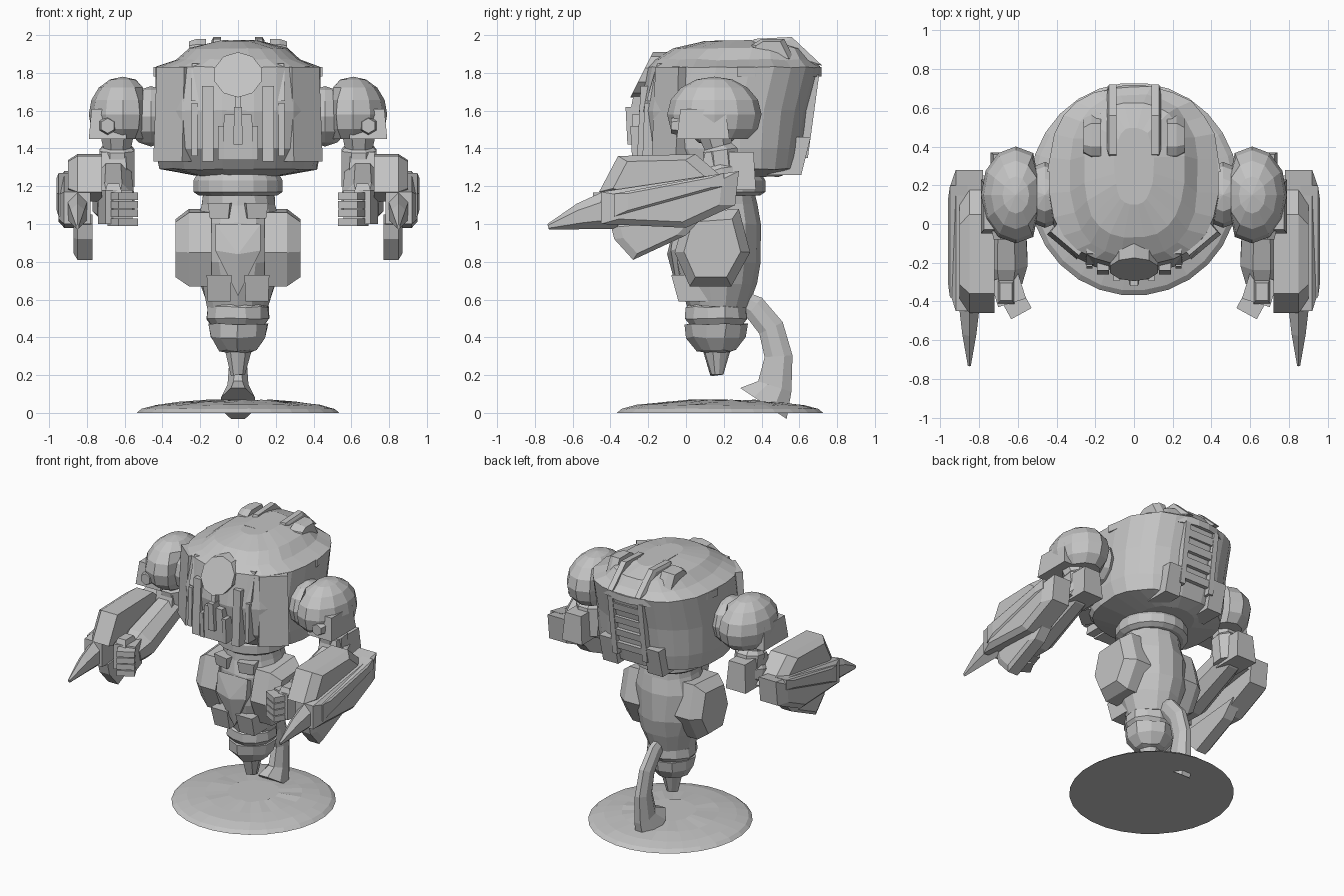
import bpy, bmesh, math, random
from mathutils import Vector, Matrix

random.seed(4)
if "Cube" in bpy.data.objects:
    bpy.data.objects.remove(bpy.data.objects["Cube"], do_unlink=True)

grey = bpy.data.materials.new("plain grey")
grey.use_nodes = True
shade = (.55, .55, .55, 1)
grey.diffuse_color = shade
grey.node_tree.nodes["Principled BSDF"].inputs["Base Color"].default_value = shade


def finish(name, bm, mirror=False):
    """Turn a bmesh into a flat shaded object, optionally with its left-right twin."""
    bmesh.ops.recalc_face_normals(bm, faces=bm.faces)
    if mirror:
        everything = bm.verts[:] + bm.edges[:] + bm.faces[:]
        twin = bmesh.ops.duplicate(bm, geom=everything)["geom"]
        twin_verts = [item for item in twin if isinstance(item, bmesh.types.BMVert)]
        twin_faces = [item for item in twin if isinstance(item, bmesh.types.BMFace)]
        bmesh.ops.scale(bm, vec=(-1, 1, 1), verts=twin_verts)
        bmesh.ops.reverse_faces(bm, faces=twin_faces)
    mesh = bpy.data.meshes.new(name)
    bm.to_mesh(mesh)
    bm.free()
    mesh.materials.append(grey)
    obj = bpy.data.objects.new(name, mesh)
    bpy.context.collection.objects.link(obj)


def skin(name, loops, mirror=False):
    """Bridge a row of equal point loops and close both ends."""
    bm = bmesh.new()
    rings = [[bm.verts.new(point) for point in loop] for loop in loops]
    for lower, upper in zip(rings, rings[1:]):
        for i in range(len(lower)):
            bm.faces.new((lower[i - 1], lower[i], upper[i], upper[i - 1]))
    bm.faces.new(rings[0])
    bm.faces.new(rings[-1])
    finish(name, bm, mirror)


def hull(name, points, mirror=False):
    bm = bmesh.new()
    for point in points:
        bm.verts.new(point)
    bmesh.ops.convex_hull(bm, input=bm.verts[:])
    loose = [vert for vert in bm.verts if not vert.link_faces]
    bmesh.ops.delete(bm, geom=loose, context='VERTS')
    finish(name, bm, mirror)


def circle(sides):
    """Unit circle as cosine and sine pairs."""
    angles = [math.tau * (i + .5) / sides for i in range(sides)]
    return [(math.cos(angle), math.sin(angle)) for angle in angles]


def squared(value, power):
    return math.copysign(abs(value) ** (2 / power), value)


def section(height, width, depth, centre, sides, power=2, rough=0):
    """One horizontal rounded outline, slightly hewn when rough."""
    loop = []
    for c, s in circle(sides):
        point = Vector((width * squared(c, power), centre + depth * squared(s, power), height))
        loop.append(point + Vector.Fill(3, random.uniform(-rough, rough)))
    return loop


def turned(name, centre, profile, sides, rough=0):
    """Upright turned part from (height, radius) pairs."""
    skin(name, [section(z, r, r, centre, sides, rough=rough) for z, r in profile])


def limb(name, x, path, sides=8, flatten=1, mirror=True):
    """Bar in a side plane through (y, z, radius) stations."""
    loops = []
    for i, (y, z, radius) in enumerate(path):
        before, after = path[max(i - 1, 0)], path[min(i + 1, len(path) - 1)]
        along = Vector((0, after[0] - before[0], after[1] - before[1])).normalized()
        across = along.cross(Vector((1, 0, 0)))
        middle = Vector((x, y, z))
        loops.append([middle + radius * (Vector((c * flatten, 0, 0)) + across * s) for c, s in circle(sides)])
    skin(name, loops, mirror)


def block(name, at, size, taper=1, lean=0, yaw=0, mirror=True):
    """Box whose top is scaled by taper and pushed along y by lean."""
    turn = Matrix.Rotation(yaw, 3, 'Z')
    points = []
    for top in (False, True):
        scale = taper if top else 1
        for sx in (-1, 1):
            for sy in (-1, 1):
                corner = Vector((sx * size[0] * scale, sy * size[1] * scale, size[2] if top else -size[2])) / 2
                corner.y += lean * top
                points.append(Vector(at) + turn @ corner)
    hull(name, points, mirror)


def slab(name, outline, inner, outer, chamfer=.03):
    """Side outline of (y, z) points given a thickness and a shrunken outer face."""
    middle = sum((Vector(point) for point in outline), Vector((0, 0))) / len(outline)
    points = []
    for y, z in outline:
        small = Vector((y, z)).lerp(middle, .25)
        points += [(inner, y, z), (outer - chamfer, y, z), (outer, small.x, small.y)]
    hull(name, points, mirror=True)


def ball(name, at, size, sides, rings=6, floor=-1, inside=-1):
    """Faceted ellipsoid, cut flat below floor and on its inner side."""
    bm = bmesh.new()
    bmesh.ops.create_uvsphere(bm, u_segments=sides, v_segments=rings, radius=1)
    for vert in bm.verts:
        vert.co.z = max(vert.co.z, floor)
        vert.co.x = max(vert.co.x, inside)
    bmesh.ops.transform(bm, verts=bm.verts, matrix=Matrix.LocRotScale(Vector(at), None, Vector(size)))
    finish(name, bm, mirror=True)


# Display base and curved stem
steps = [i * math.pi / 10 for i in range(5)]
skin("ground_disc", [section(.07 * math.sin(a), .54 * math.cos(a), .55 * math.cos(a), .18, 28,
                             rough=.005 * math.sin(a)) for a in steps])
limb("curved_stem", 0, [(.41, .05, .16), (.47, .14, .1), (.49, .3, .08), (.45, .45, .075), (.36, .56, .07),
                        (.25, .62, .05)], flatten=.6, mirror=False)

# Lower body
turned("pointed_foot", .16, [(.2, .035), (.32, .07), (.33, .1), (.4, .155), (.47, .165)], sides=10, rough=.005)
turned("ankle_ring", .16, [(.46, .14), (.5, .17), (.56, .165), (.58, .14)], sides=12, rough=.004)
turned("trunk", .17, [(.56, .16), (.68, .2), (.8, .23), (1, .23), (1.1, .2), (1.2, .19)], sides=14, rough=.008)
turned("waist_collar", .18, [(1.15, .21), (1.17, .24), (1.23, .24), (1.3, .2)], sides=18)
slab("hip_plate", [(0, 1.06), (.28, 1.08), (.34, .85), (.24, .67), (.02, .67), (-.06, .85)],
     inner=.14, outer=.33, chamfer=.07)
block("shin_plate", at=(.1, .04, .66), size=(.12, .16, .14), taper=1.1, lean=-.03)
hull("apron", [(x, y, z) for x in (-.12, .12) for y, z in ((-.08, .86), (-.06, 1), (.1, .9))] + [(0, -.04, .62), (0, -.1, .84)])
block("belt_wedge", at=(.09, 0, 1.07), size=(.1, .1, .08), taper=1.2, yaw=.2)

# Barrel torso with a lower, narrower hood, from (height, width, depth, centre) rows
body = [(1.25, .2, .25, .25), (1.29, .42, .36, .23), (1.4, .44, .42, .2), (1.6, .44, .45, .2), (1.83, .44, .46, .25),
        (1.87, .33, .42, .25), (1.93, .26, .35, .28), (1.97, .1, .2, .3)]
skin("torso", [section(*row, sides=24, power=2.5, rough=.004) for row in body])
rim = [(c, s) for c, s in circle(32) if s > 0]
hull("back_rim", [(.45 * c, .22 + .5 * s, z) for c, s in rim for z in (1.78, 1.83)])

# Chest armour
block("chest_panel", at=(.34, -.08, 1.58), size=(.2, .1, .5), taper=.95, lean=.02, yaw=.7)
block("chest_strip", at=(.16, -.18, 1.53), size=(.06, .16, .4), lean=.02)
block("chest_rib", at=(.23, -.15, 1.5), size=(.03, .16, .28), lean=.01)
block("chest_brace", at=(.22, -.12, 1.75), size=(.06, .18, .2), taper=.8, lean=.04)
hull("brow_disc", [(.13 * c, y + .06 * s, 1.79 + .12 * s) for c, s in circle(10) for y in (-.235, -.1)])
block("brow_stem", at=(0, -.24, 1.62), size=(.03, .14, .2), lean=.04, mirror=False)
block("muzzle", at=(0, -.2, 1.46), size=(.2, .16, .24), taper=.7, lean=-.03, mirror=False)
block("muzzle_beak", at=(0, -.26, 1.52), size=(.05, .1, .2), taper=.8, lean=-.02, mirror=False)
block("muzzle_guard", at=(.09, -.2, 1.43), size=(.03, .17, .18), lean=-.01)

# Top exhausts and back vents
slab("top_rail", [(.31, 1.86), (.36, 1.98), (.56, 1.99), (.72, 1.84)], inner=.09, outer=.14, chamfer=.01)
slab("top_exhaust", [(.32, 1.86), (.35, 1.95), (.4, 1.98), (.52, 1.98), (.58, 1.86)], inner=.17, outer=.26, chamfer=.04)
block("top_spine", at=(0, .28, 1.94), size=(.18, .16, .06), mirror=False)
block("back_frame", at=(.12, .56, 1.57), size=(.04, .17, .44), lean=.06)
for i in range(4):
    block("back_vent", at=(0, .57 + .014 * i, 1.42 + .1 * i), size=(.22, .15, .05), lean=.01, mirror=False)
block("back_guard", at=(.18, .52, 1.36), size=(.12, .18, .2), lean=.05)

# Shoulders
ball("shoulder_joint", at=(.46, .15, 1.57), size=(.14, .17, .16), sides=10)
ball("shoulder_dome", at=(.61, .15, 1.58), size=(.18, .25, .2), sides=12, rings=8, floor=-.65, inside=-.6)
block("shoulder_cuff", at=(.69, .09, 1.53), size=(.2, .28, .16), taper=.85)
limb("shoulder_stud", .69, [(0, 1.52, .06), (-.08, 1.52, .04)], sides=6)

# Arms
limb("upper_arm", .64, [(.15, 1.5, .1), (.17, 1.41, .08), (.18, 1.39, .1), (.2, 1.2, .1)])
limb("forearm", .66, [(.27, 1.28, .07), (.2, 1.26, .1), (-.2, 1.11, .12), (-.3, 1.08, .09)])
block("elbow_guard", at=(.66, .21, 1.28), size=(.16, .32, .2), taper=.8, lean=.02)

# Fists
block("palm", at=(.65, -.34, 1.09), size=(.15, .14, .18), yaw=-.3)
for i in range(4):
    block("finger", at=(.61, -.41, 1.01 + .046 * i), size=(.12, .12, .04), yaw=-.5)
block("thumb", at=(.66, -.35, 1.19), size=(.09, .13, .05), taper=.7)

# Forearm blades
slab("upper_blade", [(-.36, 1.36), (.05, 1.37), (.25, 1.2), (-.3, 1.12), (-.46, 1.17)], inner=.72, outer=.9, chamfer=.05)
slab("outer_shell", [(.28, 1.28), (.26, 1.1), (0, .98), (-.45, 1), (-.45, 1.17)], inner=.78, outer=.95)
slab("shell_ridge", [(-.38, 1.16), (.2, 1.27), (.2, 1.2), (-.38, 1.04)], inner=.86, outer=.96, chamfer=.01)
limb("pointed_blade", .85, [(-.38, 1.08, .11), (-.56, 1.04, .07), (-.73, .985, .015)], sides=6, flatten=.6)
slab("lower_fin", [(.1, 1.05), (-.4, 1), (-.38, .92), (-.28, .81), (0, .94)], inner=.77, outer=.87, chamfer=.02)
